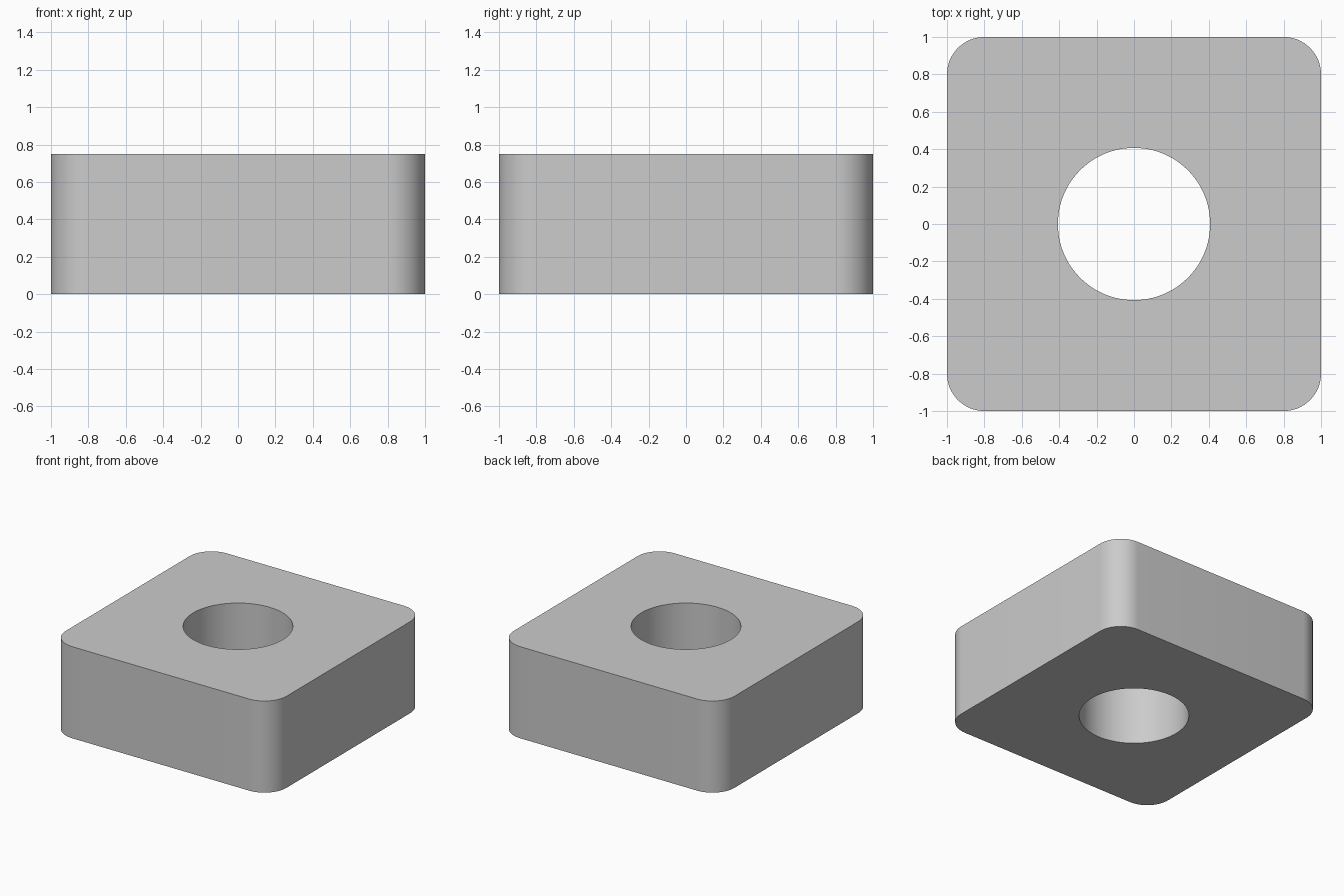
import bpy, bmesh

if "Cube" in bpy.data.objects:
    bpy.data.objects.remove(bpy.data.objects["Cube"])

WIDTH, HEIGHT = 2.0, 0.75
CORNER_RADIUS, HOLE_RADIUS = 0.2, 0.407

# Square block with rounded vertical corners
bpy.ops.mesh.primitive_cube_add(size=1, location=(0, 0, HEIGHT / 2))
block = bpy.context.object
block.name = "rounded_block"
block.scale = (WIDTH, WIDTH, HEIGHT)
bpy.ops.object.transform_apply(location=True, rotation=False, scale=True)

bm = bmesh.new()
bm.from_mesh(block.data)
upright = [e for e in bm.edges if abs(e.verts[0].co.z - e.verts[1].co.z) > 0.1]
bmesh.ops.bevel(bm, geom=upright, offset=CORNER_RADIUS, offset_type='OFFSET',
                segments=16, profile=0.5, affect='EDGES')
bm.to_mesh(block.data)
bm.free()

# Round through hole
bpy.ops.mesh.primitive_cylinder_add(vertices=96, radius=HOLE_RADIUS,
                                    depth=HEIGHT * 2, location=(0, 0, HEIGHT / 2))
cutter = bpy.context.object
cutter.name = "hole_cutter"
cutter.hide_render = True

hole = block.modifiers.new("hole", 'BOOLEAN')
hole.operation = 'DIFFERENCE'
hole.solver = 'EXACT'
hole.object = cutter

bpy.ops.object.select_all(action='DESELECT')
block.select_set(True)
bpy.context.view_layer.objects.active = block
bpy.ops.object.modifier_apply(modifier=hole.name)
bpy.data.objects.remove(cutter)

# Smooth corners and bore, sharp rims
bpy.ops.object.shade_smooth_by_angle()
